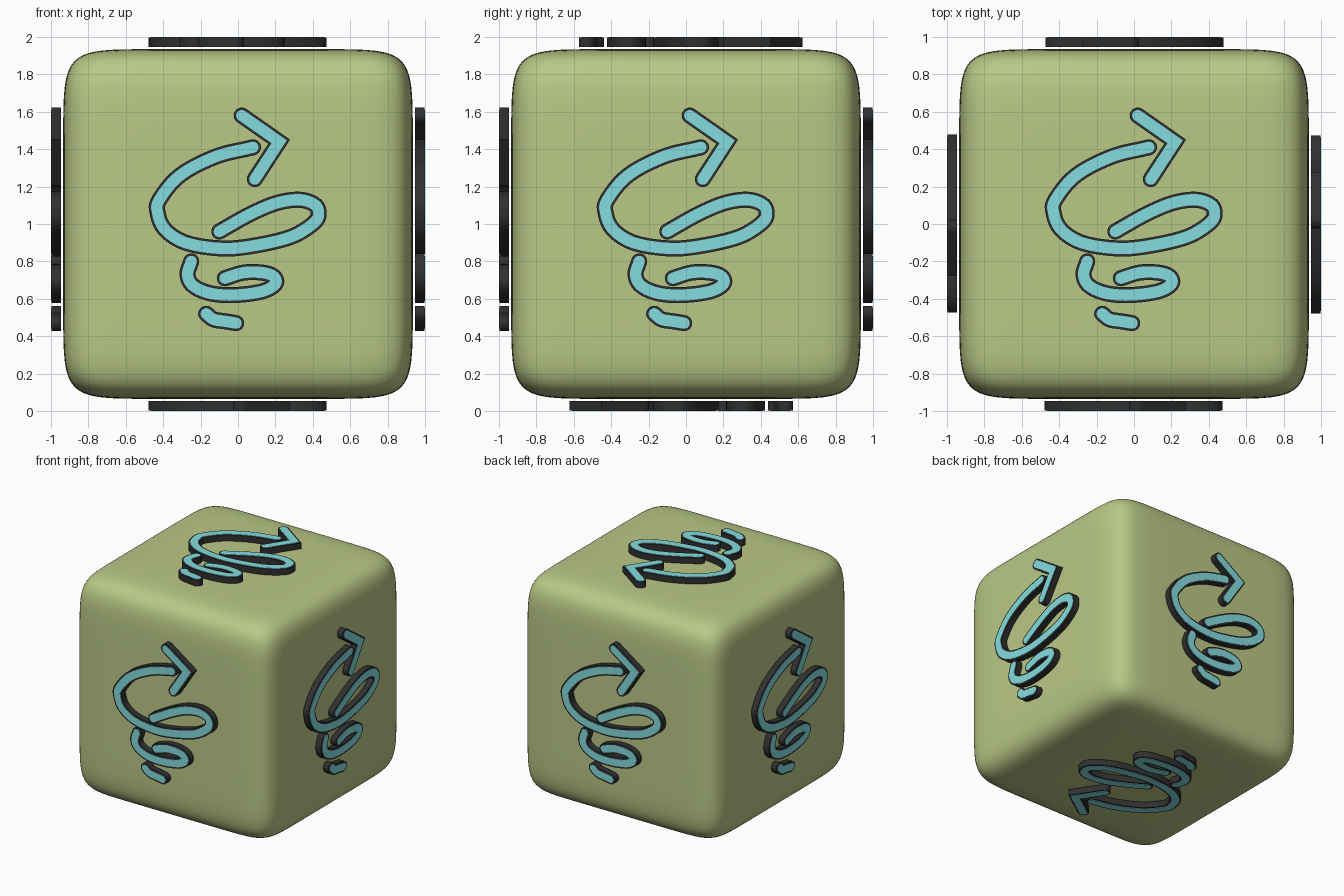
import bpy, bmesh, math
from mathutils import Vector, Matrix

old = bpy.data.objects.get("Cube")
if old:
    bpy.data.objects.remove(old, do_unlink=True)


def material(name, color):
    mat = bpy.data.materials.new(name)
    mat.use_nodes = True
    mat.diffuse_color = (*color, 1)
    mat.node_tree.nodes["Principled BSDF"].inputs["Base Color"].default_value = (*color, 1)
    return mat


green = material("olive green", (0.49, 0.58, 0.24))
black = material("charcoal", (0.03, 0.03, 0.03))
cyan = material("light cyan", (0.23, 0.72, 0.74))


def add_object(name, mesh):
    obj = bpy.data.objects.new(name, mesh)
    bpy.context.collection.objects.link(obj)
    return obj


# Soft cube: a gridded cube projected onto a squarish superellipsoid
def soft_cube(name, half, power, cuts):
    bm = bmesh.new()
    bmesh.ops.create_cube(bm, size=2)
    bmesh.ops.subdivide_edges(bm, edges=bm.edges[:], cuts=cuts, use_grid_fill=True)
    for v in bm.verts:
        norm = sum(abs(c) ** power for c in v.co) ** (1 / power)
        v.co *= half / norm
    for f in bm.faces:
        f.smooth = True
    mesh = bpy.data.meshes.new(name)
    bm.to_mesh(mesh)
    bm.free()
    mesh.materials.append(green)
    obj = add_object(name, mesh)
    obj.location.z = 1
    return obj


soft_cube("cube_body", 0.935, 10, 47)


# Smooth path through a few points
def smooth_path(points, steps=6):
    pts = [points[0] * 2 - points[1], *points, points[-1] * 2 - points[-2]]
    path = []
    for a, b, c, d in zip(pts, pts[1:], pts[2:], pts[3:]):
        for i in range(steps):
            t = i / steps
            path.append(0.5 * (2 * b + (c - a) * t + (2 * a - 5 * b + 4 * c - d) * t ** 2
                               + (3 * b - a - 3 * c + d) * t ** 3))
    return path + [points[-1]]


# Flat-topped stroke with round ends and mitred joints
def add_stroke(bm, path, half, low, high, slot, cap=6):
    start = (path[0] - path[1]).normalized()
    end = (path[-1] - path[-2]).normalized()
    sections = []
    for i in range(cap):
        a = math.pi / 2 * i / cap
        side = Vector((start.y, -start.x)) * half * math.sin(a)
        sections.append((path[0] + start * half * math.cos(a), side))
    for i, p in enumerate(path):
        d_in = (p - path[i - 1]).normalized() if i else -start
        d_out = (path[i + 1] - p).normalized() if i < len(path) - 1 else end
        mid = (d_in + d_out).normalized()
        sections.append((p, Vector((-mid.y, mid.x)) * half / mid.dot(d_in)))
    for i in reversed(range(cap)):
        a = math.pi / 2 * i / cap
        side = Vector((-end.y, end.x)) * half * math.sin(a)
        sections.append((path[-1] + end * half * math.cos(a), side))
    rings = []
    for p, side in sections:
        left, right = p + side, p - side
        rings.append([bm.verts.new((*q, z)) for q, z in
                      ((left, low), (left, high), (right, high), (right, low))])
    for r, s in zip(rings, rings[1:]):
        for k in range(4):
            n = (k + 1) % 4
            bm.faces.new((r[k], s[k], s[n], r[n])).material_index = slot
    # Close the pointed first and last sections
    tips = rings[0] + rings[-1]
    bmesh.ops.remove_doubles(bm, verts=tips, dist=0.0001)


# Spiral arrow emblem, points in hundredths
swirl = [(8, 41), (-12, 36), (-31, 26), (-42, 13), (-43, 6), (-39, -3), (-28, -10),
         (-10, -13), (6, -12), (28, -7), (41, 1), (43, 7), (40, 11), (32, 13),
         (20, 11), (6, 5), (-10, -4)]
coil = [(-25, -20), (-27, -27), (-24, -33), (-15, -37), (-2, -38), (13, -36),
        (20, -32), (19, -28), (13, -26), (3, -26), (-7, -29)]
tail = [(-17, -48), (-13, -51), (-7, -52), (-1, -53)]
head = [(2, 58), (22, 44), (9, 24)]

bm = bmesh.new()
for points, curved in ((swirl, True), (coil, True), (tail, True), (head, False)):
    path = [Vector(p) / 100 for p in points]
    if curved:
        path = smooth_path(path)
    add_stroke(bm, path, 0.043, 0.947, 0.997, 0)
    add_stroke(bm, path, 0.030, 0.992, 1.0, 1)
bmesh.ops.recalc_face_normals(bm, faces=bm.faces[:])
emblem = bpy.data.meshes.new("spiral_arrow")
bm.to_mesh(emblem)
bm.free()
emblem.materials.append(black)
emblem.materials.append(cyan)

# One emblem per side: four around, plus top and bottom
quarter = math.pi / 2
upright = Matrix.Rotation(quarter, 4, "X")
placements = {"top_emblem": Matrix.Identity(4),
              "bottom_emblem": Matrix.Rotation(math.pi, 4, "X")}
for i, side in enumerate(("front", "left", "back", "right")):
    placements[side + "_emblem"] = Matrix.Rotation(quarter * i, 4, "Z") @ upright
for name, turn in placements.items():
    add_object(name, emblem).matrix_world = Matrix.Translation((0, 0, 1)) @ turn
